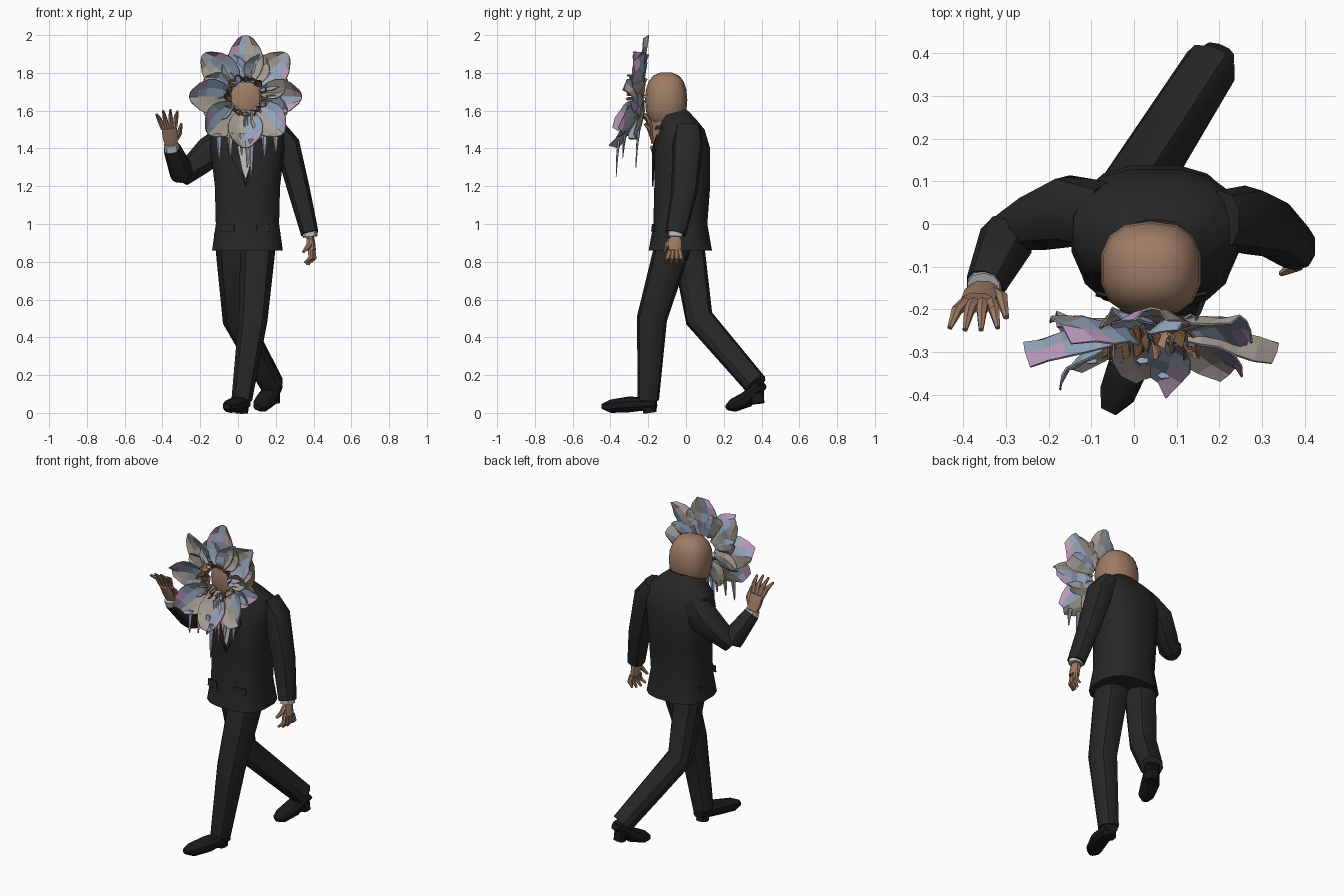
import bpy, bmesh, math, random
from mathutils import Vector

random.seed(4)
if "Cube" in bpy.data.objects:
    bpy.data.objects.remove(bpy.data.objects["Cube"])


def material(name, red, green, blue):
    mat = bpy.data.materials.new(name)
    mat.use_nodes = True
    mat.diffuse_color = (red, green, blue, 1)
    shader = mat.node_tree.nodes["Principled BSDF"]
    shader.inputs["Base Color"].default_value = mat.diffuse_color
    return mat


SUIT = material("suit black", .02, .02, .02)
SHOE = material("shoe black", .01, .01, .01)
SKIN = material("skin brown", .34, .2, .13)
SHIRT = material("shirt white", .5, .5, .5)
BEIGE = material("petal beige", .38, .34, .3)
BLUE = material("petal blue", .3, .38, .5)
LILAC = material("petal lilac", .5, .33, .5)
TORN = material("torn brown", .16, .08, .04)


def finish(name, bm, mats, smooth=False, thickness=0):
    bmesh.ops.recalc_face_normals(bm, faces=bm.faces)
    mesh = bpy.data.meshes.new(name)
    bm.to_mesh(mesh)
    bm.free()
    part = bpy.data.objects.new(name, mesh)
    bpy.context.collection.objects.link(part)
    for mat in mats:
        mesh.materials.append(mat)
    if smooth:
        bpy.ops.object.select_all(action='DESELECT')
        part.select_set(True)
        bpy.context.view_layer.objects.active = part
        bpy.ops.object.shade_smooth_by_angle(angle=math.radians(35))
    if thickness:
        part.modifiers.new("thickness", 'SOLIDIFY').thickness = thickness


def signed_power(value, power):
    return math.copysign(abs(value) ** power, value)


def skin_sections(name, sections, mat, sides, power):
    """Join rounded-box sections, each given as centre, width vector, depth vector."""
    bm = bmesh.new()
    loops = []
    for centre, wide, deep in sections:
        turns = [math.tau * (k + .5) / sides for k in range(sides)]
        loops.append([bm.verts.new(centre + wide * signed_power(math.cos(turn), power)
                                   + deep * signed_power(math.sin(turn), power))
                      for turn in turns])
    for low, high in zip(loops, loops[1:]):
        for k in range(sides):
            bm.faces.new((low[k], low[k - 1], high[k - 1], high[k]))
    bm.faces.new(loops[0])
    bm.faces.new(loops[-1])
    finish(name, bm, [mat], smooth=True)


def tube(name, path, radii, mat, flat=1, sides=10):
    """Sweep an oval along a path; flat scales its depth."""
    points = [Vector(point) for point in path]
    sections = []
    for i, (point, radius) in enumerate(zip(points, radii)):
        along = (points[min(i + 1, len(points) - 1)] - points[max(i - 1, 0)]).normalized()
        wide = (Vector((1, 0, 0)) - along * along.x).normalized()
        sections.append((point, wide * radius, along.cross(wide) * radius * flat))
    skin_sections(name, sections, mat, sides, power=.85)


def plate(name, corners, mat):
    bm = bmesh.new()
    bm.faces.new([bm.verts.new(corner) for corner in corners])
    finish(name, bm, [mat], thickness=.008)


# Jacket: level sections as height, y, half width, half depth
jacket = [(.86, -.03, .19, .17), (1, -.03, .17, .145), (1.2, -.02, .175, .15),
          (1.4, -.02, .2, .15), (1.5, -.02, .195, .12), (1.56, -.04, .13, .09),
          (1.6, -.06, .08, .07)]
skin_sections("jacket", [(Vector((.05, y, z)), Vector((wide, 0, 0)), Vector((0, deep, 0)))
                         for z, y, wide, deep in jacket], SUIT, sides=16, power=.75)
tube("collar", [(.04, -.08, 1.5), (.04, -.08, 1.58)], [.11, .09], SUIT, flat=.9)

# Shirt front, lapels and pocket flaps
CENTRE = .04
plate("shirt_front", [(CENTRE, -.175, 1.24), (.1, -.175, 1.4), (.08, -.15, 1.5),
                      (0, -.15, 1.5), (-.02, -.175, 1.4)], SHIRT)
for side, word in ((-1, "right"), (1, "left")):
    plate(word + "_lapel", [(CENTRE, -.18, 1.2), (CENTRE + side * .04, -.18, 1.4),
                            (CENTRE + side * .05, -.15, 1.5),
                            (CENTRE + side * .1, -.17, 1.4)], SUIT)
    inner, outer = CENTRE + side * .06, CENTRE + side * .13
    plate(word + "_pocket_flap", [(inner, -.18, 1), (outer, -.165, 1),
                                  (outer, -.17, .96), (inner, -.185, .96)], SUIT)

# Legs: the left steps forward, the right trails behind it
left_ankle, right_ankle = Vector((.02, -.2, .07)), Vector((.18, .37, .15))
tube("left_leg", [(.11, -.05, .95), (.08, -.18, .5), left_ankle], [.1, .08, .057], SUIT)
tube("right_leg", [(-.04, 0, .95), (-.01, .07, .5), right_ankle], [.09, .075, .063], SUIT)

# Shoes with separate heels
tube("left_shoe", [(.03, -.16, .05), (0, -.3, .045), (-.04, -.4, .035), (-.06, -.44, .035)],
     [.038, .052, .044, .02], SHOE, flat=.8)
tube("left_heel", [(.02, -.19, 0), left_ankle], [.035, .04], SHOE)
tube("right_shoe", [(.2, .4, .15), (.15, .32, .07), (.12, .25, .04), (.1, .22, .03)],
     [.04, .054, .045, .02], SHOE, flat=.8)
tube("right_heel", [(.19, .38, .05), right_ankle], [.035, .04], SHOE)

# Arms and shirt cuffs
left_wrist, right_wrist = Vector((.38, -.055, .95)), Vector((-.35, -.145, 1.4))
elbow = Vector((-.3, -.02, 1.24))
tube("left_arm", [(.2, .01, 1.5), (.26, .01, 1.42), (.325, -.01, 1.17), left_wrist],
     [.06, .07, .06, .048], SUIT, flat=1.15)
tube("right_upper_arm", [(-.06, .02, 1.45), (-.15, .03, 1.38), (-.24, 0, 1.3), elbow],
     [.08, .085, .065, .045], SUIT)
tube("right_forearm", [elbow, (-.3, -.04, 1.28), right_wrist], [.05, .064, .046], SUIT)


def hand(word, wrist, reach, across, curl):
    """Cuff, palm, four fanned fingers and a thumb; reach points along the palm."""
    reach, across, curl = Vector(reach), Vector(across), Vector(curl)
    tube(word + "_cuff", [wrist - reach * .1, wrist + reach * .2], [.042, .04], SHIRT)
    knuckles = wrist + reach
    size = across.length
    thin = .6 if across.x > abs(across.y) else 1.5
    breadth = size if thin < 1 else size / thin
    tube(word + "_palm", [wrist, wrist + reach * .5, knuckles],
         [breadth * .7, breadth, breadth], SKIN, flat=thin, sides=8)
    for n in range(4):
        spread = across * (n - 1.5) / 2
        root = knuckles + spread
        middle = root + reach * .45 + spread * .4
        tip = root + reach * (.9 - abs(n - 1.5) * .12) + spread * .8 + curl
        tube(f"{word}_finger_{n + 1}", [root, middle, tip], [.014, .013, .006], SKIN, sides=6)
    base = wrist + reach * .4 + across * .6
    tube(word + "_thumb", [base, base + across * .6 + reach * .3, base + across + reach * .7 + curl],
         [.016, .015, .007], SKIN, sides=6)


hand("right", right_wrist, reach=(-.015, -.04, .11), across=(.042, 0, .006), curl=(0, -.03, 0))
hand("left", left_wrist, reach=(.01, -.005, -.09), across=(-.01, -.035, 0), curl=(-.03, 0, 0))

# Neck and bald head
tube("neck", [(.04, -.12, 1.42), (.04, -.1, 1.6)], [.065, .1], SKIN)
head = []
for k in range(9):
    tilt = math.radians(-80 + 20 * k)
    girth = signed_power(math.cos(tilt), .7)
    height = 1.655 + .148 * signed_power(math.sin(tilt), .9)
    head.append((Vector((CENTRE, -.105, height)), Vector((.12 * girth, 0, 0)), Vector((0, .112 * girth, 0))))
skin_sections("head", head, SKIN, sides=14, power=.8)


def petal(name, angle, inner, length, width, depth, mats):
    """Cupped leaf growing outward from the face, coloured by lane and row."""
    out = Vector((math.cos(angle), 0, math.sin(angle)))
    across = Vector((-out.z, 0, out.x))
    twist = random.uniform(-.03, .03)
    rows, lanes = 6, (-1, -.5, 0, .5, 1)
    bm = bmesh.new()
    grid = []
    for i in range(rows):
        t = i / (rows - 1)
        half = width / 2 * math.sin(math.pi * (.12 + .78 * t)) ** .8
        row = []
        for s in lanes:
            radius = inner + (length - inner) * t * (1 - .07 * s * s)
            y = -.225 + (depth + .225) * t - .03 * s * s + twist * s + random.uniform(-.007, .007)
            row.append(bm.verts.new(Vector((CENTRE, y, 1.675)) + out * radius + across * s * half))
        grid.append(row)
    shaded_half = random.choice((0, 2))
    for i in range(rows - 1):
        for j in range(len(lanes) - 1):
            face = bm.faces.new((grid[i][j], grid[i][j + 1], grid[i + 1][j + 1], grid[i + 1][j]))
            shaded = shaded_half <= j < shaded_half + 2
            tip = i > 2 and j in (0, 3)
            if len(mats) > 1 and shaded:
                face.material_index = 2 if tip else 1
    finish(name, bm, mats, thickness=.005)


# Two layers of petals, leaning further forward toward the bottom
PETALS = 8
for n in range(PETALS):
    angle = math.tau * n / PETALS
    rise = math.sin(angle)
    petal(f"petal_{n + 1}", angle, .075, .3 + .025 * rise, .19, -.28 + .08 * rise,
          [BEIGE, BLUE, LILAC])
    petal(f"back_petal_{n + 1}", angle + math.pi / PETALS, .08, .24, .14, -.23 + .03 * rise,
          [BLUE, BEIGE, BEIGE])

# Torn skin edge around the face
SHREDS = 16
for n in range(SHREDS):
    petal(f"torn_edge_{n + 1}", math.tau * n / SHREDS, .08, random.uniform(.1, .125), .045,
          -.26, [TORN if n % 3 else SKIN])


# Drips hanging from the lower petals
def drip(name, x, y, top, length, mat):
    tube(name, [(x, y, top), (x, y - .01, top - length / 2), (x, y - .015, top - length)],
         [.016, .011, .004], mat, flat=.5, sides=5)


drip("long_front_drip", .07, -.355, 1.45, .2, BLUE)
drip("long_back_drip", .05, -.25, 1.5, .2, BEIGE)
for n in range(6):
    drip(f"short_drip_{n + 1}", -.1 + n * .06, -.32, 1.48, random.uniform(.07, .14),
         BEIGE if n % 2 else BLUE)
